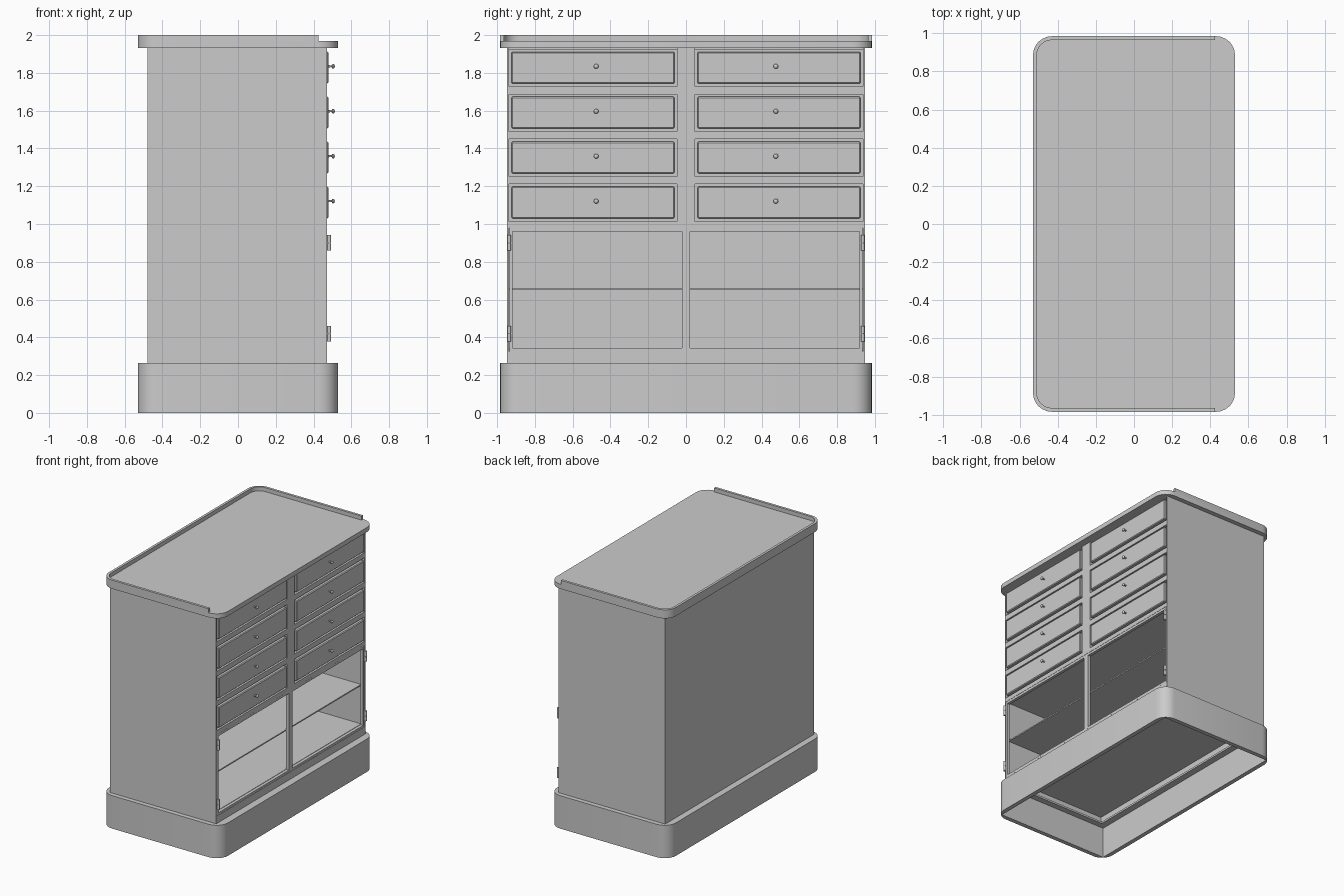
import bpy, bmesh, math
from mathutils import Vector

if "Cube" in bpy.data.objects:
    bpy.data.objects.remove(bpy.data.objects["Cube"])


def finish(name, bm, smooth=False):
    bmesh.ops.recalc_face_normals(bm, faces=bm.faces)
    me = bpy.data.meshes.new(name)
    bm.to_mesh(me)
    bm.free()
    ob = bpy.data.objects.new(name, me)
    bpy.context.collection.objects.link(ob)
    if smooth:
        bpy.ops.object.select_all(action='DESELECT')
        bpy.context.view_layer.objects.active = ob
        ob.select_set(True)
        bpy.ops.object.shade_smooth_by_angle(angle=math.radians(35))
    return ob


def box(name, x0, x1, y0, y1, z0, z1):
    bm = bmesh.new()
    bmesh.ops.create_cube(bm, size=1)
    for v in bm.verts:
        v.co = Vector(((x0 + x1) / 2 + v.co.x * (x1 - x0),
                       (y0 + y1) / 2 + v.co.y * (y1 - y0),
                       (z0 + z1) / 2 + v.co.z * (z1 - z0)))
    return finish(name, bm)


def arc(cx, cy, r, start, n=6):
    return [(cx + r * math.cos(start + math.pi / 2 * i / n),
             cy + r * math.sin(start + math.pi / 2 * i / n)) for i in range(n + 1)]


def prism(name, outline, z0, z1):
    bm = bmesh.new()
    f = bm.faces.new([bm.verts.new((x, y, z0)) for x, y in outline])
    ext = bmesh.ops.extrude_face_region(bm, geom=[f])
    for v in ext['geom']:
        if isinstance(v, bmesh.types.BMVert):
            v.co.z = z1
    return finish(name, bm, True)


def lathe(name, profile, origin, axis, n=14):
    """Spin (radius, height) points about the x or z axis."""
    bm = bmesh.new()
    o = Vector(origin)
    a = Vector((1, 0, 0)) if axis == 'x' else Vector((0, 0, 1))
    vs = [bm.verts.new(o + Vector((0, 1, 0)) * r + a * h) for r, h in profile]
    es = [bm.edges.new(p) for p in zip(vs, vs[1:])]
    bmesh.ops.spin(bm, geom=vs + es, cent=o, axis=a, angle=2 * math.pi, steps=n)
    bmesh.ops.remove_doubles(bm, verts=bm.verts, dist=1e-5)
    return finish(name, bm, True)


HX, HY, R = 0.53, 0.985, 0.1
rounded = []
for i, (sx, sy) in enumerate([(1, 1), (-1, 1), (-1, -1), (1, -1)]):
    rounded += arc(sx * (HX - R), sy * (HY - R), R, i * math.pi / 2)

# Plinth: rounded outside, square hollow inside with an inner ledge
plinth = prism("plinth", rounded, 0, 0.265)
cutters = [box("plinth_cutter_low", -0.495, 0.495, -0.95, 0.95, -0.1, 0.25),
           box("plinth_cutter_through", -0.44, 0.43, -0.9, 0.9, -0.2, 0.5)]
for c in cutters:
    c.hide_render = True
    c.hide_set(True)
    m = plinth.modifiers.new("hollow", 'BOOLEAN')
    m.operation, m.solver, m.object = 'DIFFERENCE', 'EXACT', c

# Top slab and the three-sided gallery rail
prism("top_slab", rounded, 1.931, 1.968)
T = 0.02
outer = ([(0.425, HY)] + arc(-HX + R, HY - R, R, math.pi / 2)
         + arc(-HX + R, -HY + R, R, math.pi) + [(0.425, -HY)])
inner = ([(0.425, HY - T)] + arc(-HX + R, HY - R, R - T, math.pi / 2)
         + arc(-HX + R, -HY + R, R - T, math.pi) + [(0.425, -HY + T)])
prism("gallery_rail", outer + inner[::-1], 1.968, 2.0)

# Carcass panels
XB, XF, Y, YI = -0.478, 0.47, 0.948, 0.937
for side, s in (("left", -1), ("right", 1)):
    y0, y1 = sorted((s * YI, s * Y))
    box("side_panel_" + side, XB, XF, y0, y1, 0.265, 1.931)
box("back_panel", XB, XB + 0.015, -YI, YI, 0.265, 1.931)
box("floor_panel", XB + 0.015, 0.44, -YI, YI, 0.327, 0.342)
box("inner_shelf", XB + 0.015, 0.44, -YI, YI, 0.65, 0.66)
box("middle_panel", XB + 0.015, 0.44, -YI, YI, 0.98, 1.0)

# Face frame
box("bottom_rail", 0.44, XF, -YI, YI, 0.265, 0.325)
box("drawer_post", 0.43, XF, -0.048, 0.048, 0.98, 1.931)

# Drawers, knobs and the rails below them
for i in range(4):
    zb = 1.014 + 0.238 * i
    zt = zb + 0.197
    for side, s in (("left", -1), ("right", 1)):
        tag = f"{side}_{i + 1}"
        y0, y1 = sorted((s * 0.048, s * YI))
        box("drawer_rail_" + tag, 0.43, XF, y0, y1,
            0.98 if i == 0 else zb - 0.041, zb)
        box("drawer_box_" + tag, -0.44, 0.445, y0, y1, zb, zt)
        front = box("drawer_front_" + tag, 0.445, 0.479, y0 + 0.013, y1 - 0.013,
                    zb + 0.015, zt - 0.013)
        bev = front.modifiers.new("edge", 'BEVEL')
        bev.width, bev.segments = 0.006, 1
        lathe("knob_" + tag,
              [(0, 0), (0.006, 0), (0.005, 0.018), (0.011, 0.021), (0.013, 0.026),
               (0.010, 0.031), (0.005, 0.034), (0, 0.0345)],
              (0.478, s * 0.476, zb + 0.107), 'x')

# Slim open door frames with hinges
for side, s in (("left", -1), ("right", 1)):
    def part(name, a, b, z0, z1):
        y0, y1 = sorted((s * a, s * b))
        box(f"door_{name}_{side}", 0.445, 0.469, y0, y1, z0, z1)
    part("outer_stile", 0.92, 0.935, 0.326, 0.979)
    part("meeting_stile", 0.0, 0.022, 0.326, 0.979)
    part("bottom_rail", 0.022, 0.92, 0.326, 0.343)
    part("top_rail", 0.022, 0.92, 0.96, 0.979)
    for pos, z in (("lower", 0.42), ("upper", 0.90)):
        lathe(f"hinge_{pos}_{side}",
              [(0, -0.041), (0.009, -0.041), (0.009, -0.002), (0.006, -0.002),
               (0.006, 0.002), (0.009, 0.002), (0.009, 0.041), (0, 0.041)],
              (0.483, s * 0.936, z), 'z', 12)
        box(f"hinge_leaf_{pos}_{side}", 0.462, 0.48,
            s * 0.936 - 0.003, s * 0.936 + 0.003, z - 0.041, z + 0.041)
